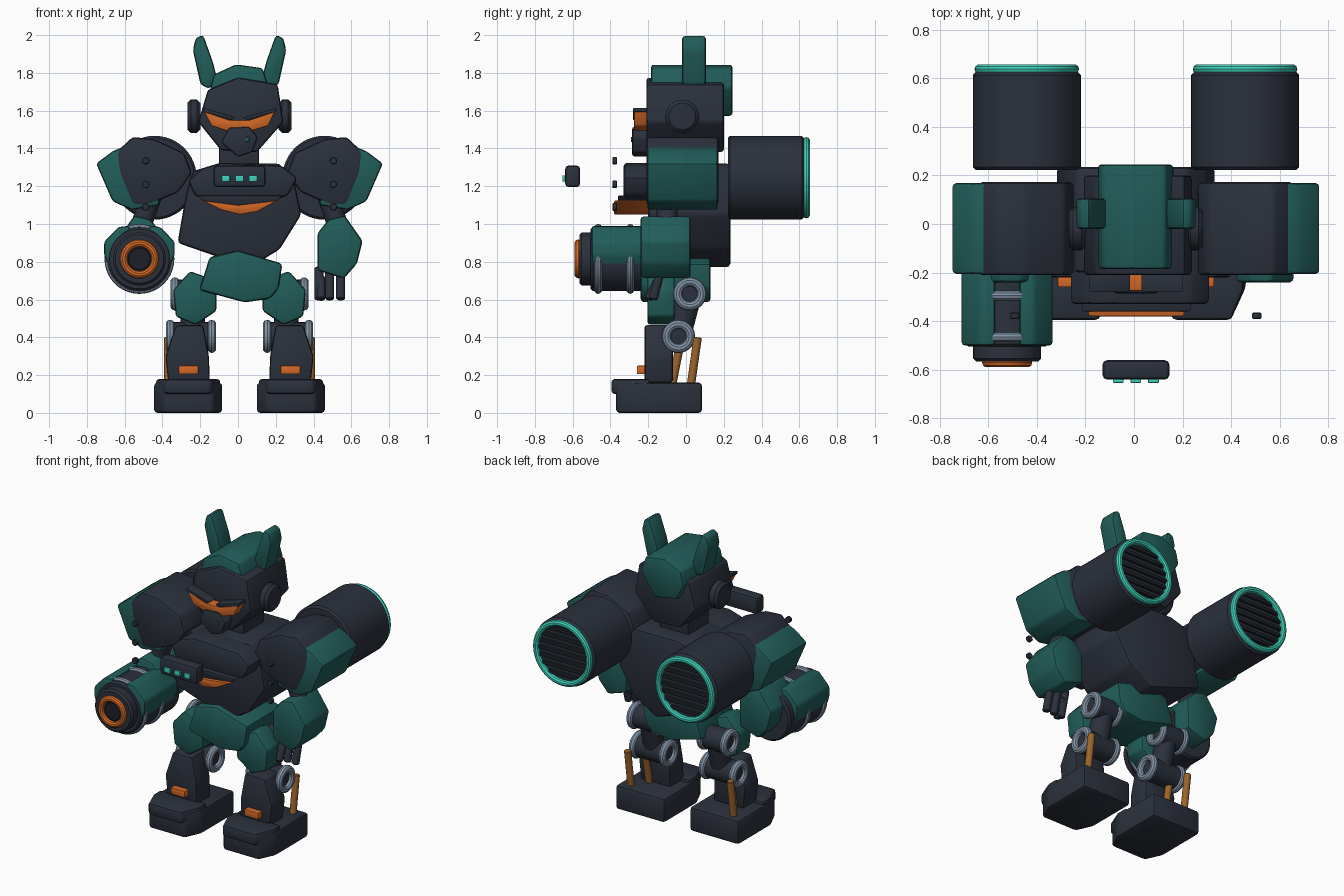
import bpy, bmesh, math
from mathutils import Vector

cube = bpy.data.objects.get("Cube")
if cube:
    bpy.data.objects.remove(cube, do_unlink=True)


def material(name, rgb):
    m = bpy.data.materials.new(name)
    m.use_nodes = True
    m.diffuse_color = (*rgb, 1)
    m.node_tree.nodes["Principled BSDF"].inputs["Base Color"].default_value = (*rgb, 1)
    return m


DARK = material("dark navy", (0.024, 0.03, 0.045))
BLACK = material("near black", (0.012, 0.014, 0.02))
GREEN = material("deep green", (0.015, 0.11, 0.1))
ORANGE = material("orange", (0.65, 0.14, 0.02))
BRONZE = material("bronze", (0.33, 0.13, 0.025))
TEAL = material("bright teal", (0.05, 0.65, 0.5))
STEEL = material("steel grey", (0.22, 0.29, 0.38))

MID = 0.008          # mirror plane of the body
SIDES = ((1, "left_"), (-1, "right_"))
parts = []


def finish(name, bm, mat):
    bmesh.ops.recalc_face_normals(bm, faces=bm.faces)
    me = bpy.data.meshes.new(name)
    bm.to_mesh(me)
    bm.free()
    me.materials.append(mat)
    ob = bpy.data.objects.new(name, me)
    bpy.context.collection.objects.link(ob)
    parts.append(ob)
    return ob


def prism(name, pts, lo, hi, mat, bevel=0.015, axis="y", side=1):
    """Extrude an outline along y (outline in x,z) or z (outline in x,y)."""
    bm = bmesh.new()
    rings = []
    for d in (lo, hi):
        ring = []
        for u, v in pts:
            x = MID + side * (u - MID)
            ring.append(bm.verts.new((x, d, v) if axis == "y" else (x, v, d)))
        rings.append(ring)
        bm.faces.new(ring)
    a, b = rings
    for i in range(len(a)):
        j = (i + 1) % len(a)
        bm.faces.new((a[i], a[j], b[j], b[i]))
    bmesh.ops.recalc_face_normals(bm, faces=bm.faces)
    if bevel:
        bmesh.ops.bevel(bm, geom=bm.edges[:], offset=bevel, segments=2,
                        profile=0.5, affect="EDGES", clamp_overlap=True)
    return finish(name, bm, mat)


def box(name, x, y, z, mat, bevel=0.008, side=1):
    outline = [(x[0], z[0]), (x[1], z[0]), (x[1], z[1]), (x[0], z[1])]
    return prism(name, outline, y[0], y[1], mat, bevel, side=side)


def lathe(name, start, end, profile, mat, segs=32, closed=False, side=1):
    """Spin (radius, distance) pairs about the line from start to end."""
    p, q = Vector(start), Vector(end)
    for v in (p, q):
        v.x = MID + side * (v.x - MID)
    turn = (q - p).to_track_quat("Z", "Y")
    bm = bmesh.new()
    rings = []
    for r, d in profile:
        rings.append([bm.verts.new(p + turn @ Vector((r * math.cos(t), r * math.sin(t), d)))
                      for t in (math.tau * k / segs for k in range(segs))])
    pairs = list(zip(rings, rings[1:]))
    if closed:
        pairs.append((rings[-1], rings[0]))
    else:
        bm.faces.new(rings[0])
        bm.faces.new(rings[-1])
    for a, b in pairs:
        for i in range(segs):
            j = (i + 1) % segs
            bm.faces.new((a[i], a[j], b[j], b[i]))
    return finish(name, bm, mat)


def rod(name, start, end, r, mat, bevel=0.008, segs=32, side=1):
    h = (Vector(end) - Vector(start)).length
    prof = [(r - bevel, 0), (r, bevel), (r, h - bevel), (r - bevel, h)]
    return lathe(name, start, end, prof, mat, segs, side=side)


def ring(name, centre, axis, major, minor, mat, side=1):
    c = Vector(centre)
    prof = [(major + minor * math.cos(t), minor * math.sin(t))
            for t in (math.tau * k / 10 for k in range(10))]
    return lathe(name, c, c + Vector(axis), prof, mat, 40, True, side)


# Head
prism("head", [(-.16, 1.71), (0, 1.775), (.21, 1.74), (.24, 1.54), (.1, 1.38),
               (-.09, 1.39), (-.21, 1.54)], -.21, .2, DARK)
prism("helmet_cap", [(-.13, 1.79), (-.01, 1.845), (.13, 1.825), (.165, 1.72),
                     (.06, 1.57), (-.1, 1.6), (-.15, 1.7)], -.185, .245, GREEN)
prism("visor", [(-.18, 1.595), (-.045, 1.55), (.06, 1.55), (.195, 1.595),
                (.16, 1.52), (.06, 1.49), (-.05, 1.49), (-.14, 1.52)], -.275, -.19, ORANGE, .006)
prism("snout", [(-.09, 1.43), (-.05, 1.51), (.06, 1.515), (.105, 1.46),
                (.075, 1.38), (0, 1.355)], -.285, -.15, DARK, .012)
box("snout_light", (.04, .06), (-.292, -.28), (1.435, 1.46), GREEN, .003)
box("neck", (-.1, .11), (-.1, .12), (1.27, 1.5), DARK)
for s, n in SIDES:
    prism(n + "ear", [(.2, 2), (.24, 1.985), (.255, 1.92), (.215, 1.74), (.17, 1.715),
                      (.125, 1.765), (.15, 1.86)], -.02, .105, GREEN, side=s)
    rod(n + "ear_disc", (.215, -.02, 1.57), (.284, -.02, 1.57), .088, DARK, .018, side=s)
    prism(n + "brow", [(.03, 1.565), (.2, 1.615), (.2, 1.595), (.05, 1.55)],
          -.28, -.19, DARK, .004, side=s)

# Torso and pelvis
prism("torso", [(-.24, 1.28), (-.1, 1.32), (.22, 1.32), (.3, 1.22), (.335, 1.05),
                (.22, .865), (.06, .768), (-.32, .9), (-.275, 1.16)], -.2, .235, DARK, .02)
prism("chest_plate", [(-.265, 1.23), (-.19, 1.295), (-.09, 1.325), (.23, 1.31),
                      (.315, 1.245), (.265, 1.15), (0, 1.065), (-.23, 1.15)],
      -.33, -.1, DARK, .02)
prism("chest_vent", [(-.19, 1.125), (0, 1.1), (.21, 1.125), (.1, 1.065), (.01, 1.05),
                     (-.09, 1.075)], -.38, -.19, ORANGE, .006)
prism("chest_vent_lip", [(-.215, 1.15), (.235, 1.15), (.2, 1.12), (0, 1.09), (-.18, 1.12)],
      -.36, -.19, DARK, .006)
prism("pelvis", [(-.15, .825), (0, .86), (.235, .79), (.215, .66), (.17, .605), (.035, .585),
                 (-.205, .65)], -.24, .13, GREEN, .018)
box("chest_lamp_box", (-.13, .146), (-.64, -.56), (1.195, 1.31), DARK, .02)
for i in range(3):
    x = -.065 + .0725 * i
    box("chest_lamp", (x - .022, x + .022), (-.654, -.638), (1.225, 1.257), TEAL, .004)

for s, n in SIDES:
    # Shoulder armour and bolts
    prism(n + "shoulder_core", [(.26, 1.27), (.3, 1.375), (.46, 1.45), (.575, 1.46), (.66, 1.38),
                                (.645, 1.27), (.575, 1.1), (.49, 1.1), (.33, 1.17)],
          -.21, .172, DARK, .018, side=s)
    prism(n + "shoulder_armour", [(.62, 1.41), (.68, 1.385), (.767, 1.32), (.68, 1.12),
                                  (.58, 1.075), (.43, 1.1), (.45, 1.3)],
          -.205, .168, GREEN, .015, side=s)
    for z in (1.335, 1.21, 1.09):
        rod(n + "shoulder_bolt", (.505, -.39, z), (.505, -.365, z), .02, DARK, .004, 12, s)
    # Thruster
    rod(n + "thruster", (.457, .222, 1.245), (.457, .625, 1.245), .222, DARK, .012, 48, s)
    ring(n + "thruster_ring", (.457, .637, 1.245), (0, 1, 0), .195, .02, TEAL, s)
    for k in range(-3, 4):
        z = .048 * k
        w = math.sqrt(.18 ** 2 - z * z)
        box(n + "thruster_slat", (.457 - w, .457 + w), (.615, .642),
            (1.233 + z, 1.257 + z), BLACK, .004, s)
    # Arm
    rod(n + "upper_arm", (.47, -.1, 1.16), (.54, -.1, .96), .055, DARK, side=s)
    prism(n + "forearm", [(.48, 1.025), (.565, 1.045), (.66, .91), (.63, .79), (.56, .71),
                          (.42, .755), (.42, .95)], -.24, .025, GREEN, .018, side=s)
    # Thigh, hip and knee
    prism(n + "thigh_armour", [(.13, .7), (.27, .75), (.36, .65), (.345, .51), (.24, .465),
                               (.13, .54)], -.205, -.06, GREEN, side=s)
    rod(n + "thigh_link", (.255, .02, .63), (.255, -.04, .405), .065, DARK, side=s)
    for joint, y, z, hw in (("hip", .02, .63, .085), ("knee", -.04, .405, .11)):
        rod(n + joint, (.265 - hw, y, z), (.265 + hw, y, z), .075, DARK, .015, side=s)
        for d in (-1, 1):
            ring(n + joint + "_ring", (.265 + d * hw, y, z), (1, 0, 0), .064, .024, STEEL, s)
    # Shin, pistons and foot
    prism(n + "shin", [(.2, .465), (.345, .465), (.4, .3), (.385, .16), (.165, .16),
                       (.17, .3)], -.22, -.07, DARK, side=s)
    box(n + "shin_lamp", (.225, .33), (-.26, -.215), (.205, .25), ORANGE, .006, s)
    rod(n + "outer_piston", (.385, .025, .14), (.385, .062, .4), .022, BRONZE, .004, 16, s)
    rod(n + "inner_piston", (.32, -.075, .14), (.32, -.03, .37), .022, BRONZE, .004, 16, s)
    prism(n + "foot", [(.1, .085), (.46, .085), (.46, -.26), (.41, -.37), (.15, -.37),
                       (.1, -.26)], 0, .16, DARK, .018, "z", s)
    prism(n + "toe_cap", [(.11, -.19), (.45, -.19), (.45, -.27), (.4, -.395), (.16, -.395),
                          (.11, -.27)], .1, .18, DARK, .018, "z", s)

# Left hand
for x in (.428, .485, .543):
    rod("finger", (x, -.175, .6), (x, -.13, .77), .024, DARK, .006, 12)
rod("thumb", (.44, -.2, .6), (.44, -.14, .72), .022, DARK, .006, 12)

# Right arm cannon
GX, GZ = -.522, .815
rod("cannon_barrel", (GX, -.505, GZ), (GX, -.1, GZ), .17, DARK, .012, 40)
rod("cannon_muzzle", (GX, -.565, GZ), (GX, -.48, GZ), .14, DARK, .012, 40)
ring("muzzle_ring", (GX, -.57, GZ), (0, 1, 0), .083, .02, ORANGE)
rod("muzzle_bore", (GX, -.572, GZ), (GX, -.55, GZ), .06, BLACK, .004)
for d in (-1, 1):
    shell = [(.05, .175), (.11, .17), (.187, .09), (.187, .02), (.135, -.1), (.05, -.12)]
    prism("cannon_shell", [(GX + d * u, GZ + v) for u, v in shell], -.5, -.15, GREEN, .014)
for y in (-.465, -.295):
    ring("cannon_band", (GX, y, GZ), (0, 1, 0), .165, .02, STEEL)

# Smooth rounded surfaces, keep hard edges
bpy.ops.object.select_all(action="DESELECT")
for ob in parts:
    ob.select_set(True)
bpy.context.view_layer.objects.active = parts[0]
bpy.ops.object.shade_smooth_by_angle(angle=math.radians(35))
